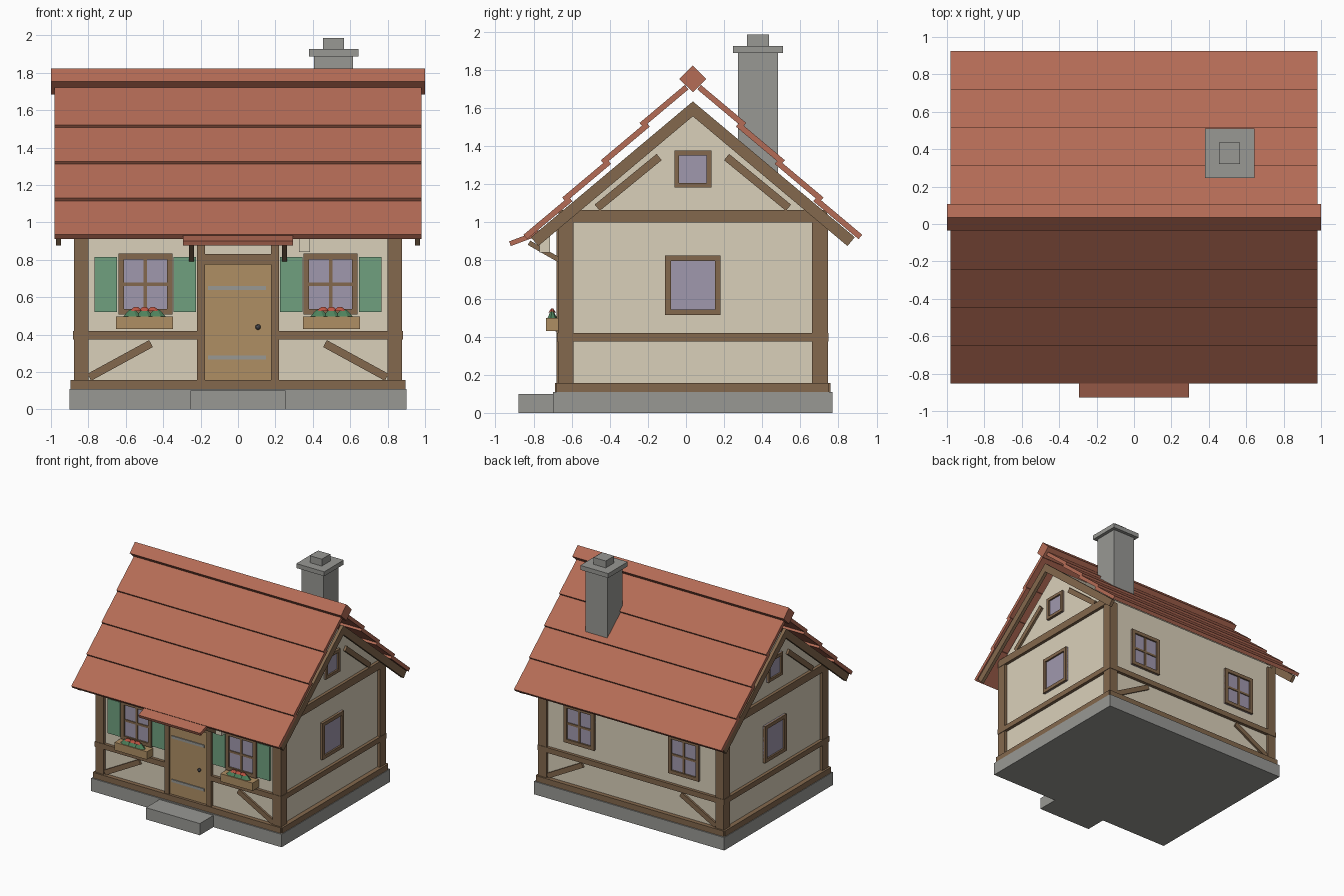
import bpy, bmesh, math
from mathutils import Matrix

if "Cube" in bpy.data.objects:
    bpy.data.objects.remove(bpy.data.objects["Cube"])

C = 0.036            # y of the ridge line
W, H = 0.855, 0.686  # half width / half depth of the plaster walls
SLOPE = math.radians(40)
T = math.tan(SLOPE)


def lin(c):
    c /= 255
    return c / 12.92 if c <= 0.04045 else ((c + 0.055) / 1.055) ** 2.4


def material(name, r, g, b):
    m = bpy.data.materials.new(name)
    m.diffuse_color = (lin(r), lin(g), lin(b), 1)
    m.use_nodes = True
    m.node_tree.nodes["Principled BSDF"].inputs["Base Color"].default_value = m.diffuse_color
    return m


PLASTER = material("plaster", 218, 208, 186)
TIMBER = material("timber", 131, 104, 77)
TILE = material("roof_tile", 181, 108, 86)
STONE = material("stone", 152, 152, 148)
DOOR = material("door_wood", 175, 143, 100)
GLASS = material("glass", 160, 152, 174)
GREEN = material("shutter_green", 112, 160, 127)
LEAF = material("leaf_green", 78, 130, 92)
IRON = material("dark_iron", 78, 78, 84)
BLOOM = material("bloom_red", 186, 84, 66)


def finish(name, bm, mat):
    bmesh.ops.recalc_face_normals(bm, faces=bm.faces)
    me = bpy.data.meshes.new(name)
    bm.to_mesh(me)
    bm.free()
    me.materials.append(mat)
    ob = bpy.data.objects.new(name, me)
    bpy.context.collection.objects.link(ob)
    return ob


def prism(name, pts, place, d0, d1, mat):
    """Extrude a 2D outline between depths d0 and d1."""
    bm = bmesh.new()
    a = [bm.verts.new(place(u, v, d0)) for u, v in pts]
    b = [bm.verts.new(place(u, v, d1)) for u, v in pts]
    n = len(pts)
    bm.faces.new(a)
    bm.faces.new(b[::-1])
    for i in range(n):
        j = (i + 1) % n
        bm.faces.new((a[i], b[i], b[j], a[j]))
    return finish(name, bm, mat)


# placements: u along the wall, v up, d outward from the wall face
WALLS = {
    "front": lambda u, v, d: (u, C - H - d, v),
    "back": lambda u, v, d: (u, C + H + d, v),
    "right": lambda u, v, d: (W + d, C + u, v),
    "left": lambda u, v, d: (-W - d, C + u, v),
}


def side(u, v, d):   # y/z outline extruded along x
    return (d, C + u, v)


def rect(u0, u1, v0, v1):
    return [(u0, v0), (u1, v0), (u1, v1), (u0, v1)]


def strip(p, q, w):
    dx, dy = q[0] - p[0], q[1] - p[1]
    k = w / 2 / math.hypot(dx, dy)
    nx, ny = -dy * k, dx * k
    return [(p[0] + nx, p[1] + ny), (q[0] + nx, q[1] + ny),
            (q[0] - nx, q[1] - ny), (p[0] - nx, p[1] - ny)]


def box(name, x0, x1, y0, y1, z0, z1, mat):
    return prism(name, rect(x0, x1, z0, z1), lambda u, v, d: (u, d, v), y0, y1, mat)


def on_wall(wall, part, pts, d, mat, d0=-0.01):
    return prism(f"{wall}_{part}", pts, WALLS[wall], d0, d, mat)


def window(wall, part, u, z, hw, hh, bar, mullions):
    on_wall(wall, part + "_glass", rect(u - hw, u + hw, z - hh, z + hh), 0.008, GLASS)
    for s in (-1, 1):
        e = u + s * (hw - bar / 2)
        on_wall(wall, part + "_jamb", rect(e - bar / 2, e + bar / 2, z - hh, z + hh), 0.022, TIMBER)
        e = z + s * (hh - bar / 2)
        on_wall(wall, part + "_rail", rect(u - hw + bar, u + hw - bar, e - bar / 2, e + bar / 2), 0.022, TIMBER)
    if mullions:
        on_wall(wall, part + "_mullion", rect(u - 0.009, u + 0.009, z - hh + bar, z + hh - bar), 0.016, TIMBER)
        on_wall(wall, part + "_crossbar", rect(u - hw + bar, u + hw - bar, z - 0.009, z + 0.009), 0.015, TIMBER)


# foundation and doorstep
box("foundation", -0.9, 0.9, C - 0.733, C + 0.733, 0, 0.11, STONE)
box("doorstep", -0.255, 0.255, -0.88, C - 0.72, 0, 0.1, STONE)

# plaster body with gables
top = 1.62
prism("plaster_body", [(-H, 0.1), (H, 0.1), (H, top - H * T), (0, top), (-H, top - H * T)],
      side, -W, W, PLASTER)

# corner posts
for sx in (-1, 1):
    for sy in (-1, 1):
        x, y = sx * 0.8385, C + sy * 0.6675
        box("corner_post", x - 0.0395, x + 0.0395, y - 0.041, y + 0.041, 0.11, 1.01, TIMBER)

# front and back timbers
for wall in ("front", "back"):
    on_wall(wall, "sill", rect(-0.885, 0.885, 0.11, 0.158), 0.037, TIMBER)
    spans = ((-0.882, -0.2), (0.2, 0.882)) if wall == "front" else ((-0.882, 0.882),)
    for a, b in spans:
        on_wall(wall, "mid_rail", rect(a, b, 0.375, 0.42), 0.026, TIMBER)
    for s in (-1, 1):
        on_wall(wall, "brace", strip((s * 0.795, 0.172), (s * 0.465, 0.352), 0.042), 0.017, TIMBER)
        window(wall, "window", s * 0.495, 0.67, 0.145, 0.163, 0.03, True)

# gable side timbers and windows
for wall in ("left", "right"):
    on_wall(wall, "sill", rect(-0.715, 0.715, 0.11, 0.158), 0.04, TIMBER)
    on_wall(wall, "mid_rail", rect(-0.709, 0.709, 0.375, 0.42), 0.027, TIMBER)
    on_wall(wall, "tie_beam", rect(-0.705, 0.705, 1.0, 1.065), 0.026, TIMBER)
    for s in (-1, 1):
        on_wall(wall, "gable_brace", strip((s * 0.177, 1.343), (s * 0.502, 1.077), 0.042), 0.02, TIMBER)
    window(wall, "window", 0, 0.67, 0.145, 0.157, 0.03, False)
    window(wall, "attic_window", 0, 1.28, 0.097, 0.097, 0.025, False)

# door
on_wall("front", "door", rect(-0.176, 0.176, 0.158, 0.775), 0.014, DOOR)
on_wall("front", "door_lintel", rect(-0.18, 0.18, 0.775, 0.83), 0.027, TIMBER)
for s in (-1, 1):
    on_wall("front", "door_post", rect(s * 0.198 - 0.022, s * 0.198 + 0.022, 0.13, 1.0), 0.03, TIMBER)
for z in (0.277, 0.65):
    on_wall("front", "door_hinge", rect(-0.16, 0.15, z - 0.011, z + 0.011), 0.022, STONE)
bm = bmesh.new()
bmesh.ops.create_icosphere(bm, subdivisions=2, radius=0.015,
                           matrix=Matrix.Translation((0.107, C - H - 0.026, 0.44)))
finish("door_knob", bm, IRON)

# shutters, flower boxes and flowers
for s in (-1, 1):
    for a, b in ((0.225, 0.345), (0.648, 0.768)):
        on_wall("front", "shutter", rect(s * a, s * b, 0.52, 0.815), 0.019, GREEN)
    x = s * 0.5
    box("flower_box", x - 0.153, x + 0.153, -0.735, C - H, 0.43, 0.497, DOOR)
    for i in range(3):
        for part, mat, r, z, h, gap in (("leaves", LEAF, 0.05, 0.512, 0.04, 0.065),
                                        ("blossom", BLOOM, 0.034, 0.537, 0.02, 0.045)):
            bm = bmesh.new()
            m = Matrix.Translation((x + (i - 1) * gap, -0.703, z)) @ Matrix.Diagonal((1.1, 0.6, 1, 1))
            bmesh.ops.create_cone(bm, cap_ends=True, segments=7, radius1=r, radius2=r * 0.3,
                                  depth=h, matrix=m)
            finish(part, bm, mat)

# door canopy, its brackets and the hanging lamp
prism("door_canopy", strip((-0.96, 0.888), (-0.70, 0.985), 0.026), side, -0.293, 0.293, TILE)
for s in (-1, 1):
    prism("canopy_bracket", strip((-0.86, 0.893), (-0.70, 0.802), 0.026), side,
          s * 0.235, s * 0.263, TIMBER)
box("lamp", 0.327, 0.385, -0.77, -0.713, 0.842, 0.925, PLASTER)

# roof: four lapped courses each side, ridge beam and barge boards
cs, sn = math.cos(SLOPE), math.sin(SLOPE)
for s in (-1, 1):
    for i in range(4):
        y, z = 0.28 + i * 0.203, 1.522 - i * 0.1957
        length, t = 0.31, 0.03
        outline = [(y, z), (y - length * cs, z + length * sn),
                   (y - length * cs - t * sn, z + length * sn - t * cs), (y - t * sn, z - t * cs)]
        prism("tile_course", [(s * u, v) for u, v in outline], side, -0.98, 0.98, TILE)
    e = 0.85
    barge = [(0, 1.635), (e, 1.635 - e * T),
             (e - 0.06 * sn, 1.635 - e * T - 0.06 * cs), (0, 1.635 - 0.06 / cs)]
    for x in (-0.96, 0.96):
        prism("barge_board", [(s * u, v) for u, v in barge], side, x - 0.014, x + 0.014, TIMBER)
prism("ridge_beam", [(0, 1.823), (0.071, 1.753), (0, 1.683), (-0.071, 1.753)], side, -1, 1, TILE)

# chimney
for part, hw, z0, z1 in (("chimney_stack", 0.104, 1.25, 1.89),
                         ("chimney_cap", 0.132, 1.888, 1.926),
                         ("chimney_pot", 0.057, 1.92, 1.985)):
    box(part, 0.511 - hw, 0.511 + hw, 0.378 - hw, 0.378 + hw, z0, z1, STONE)
